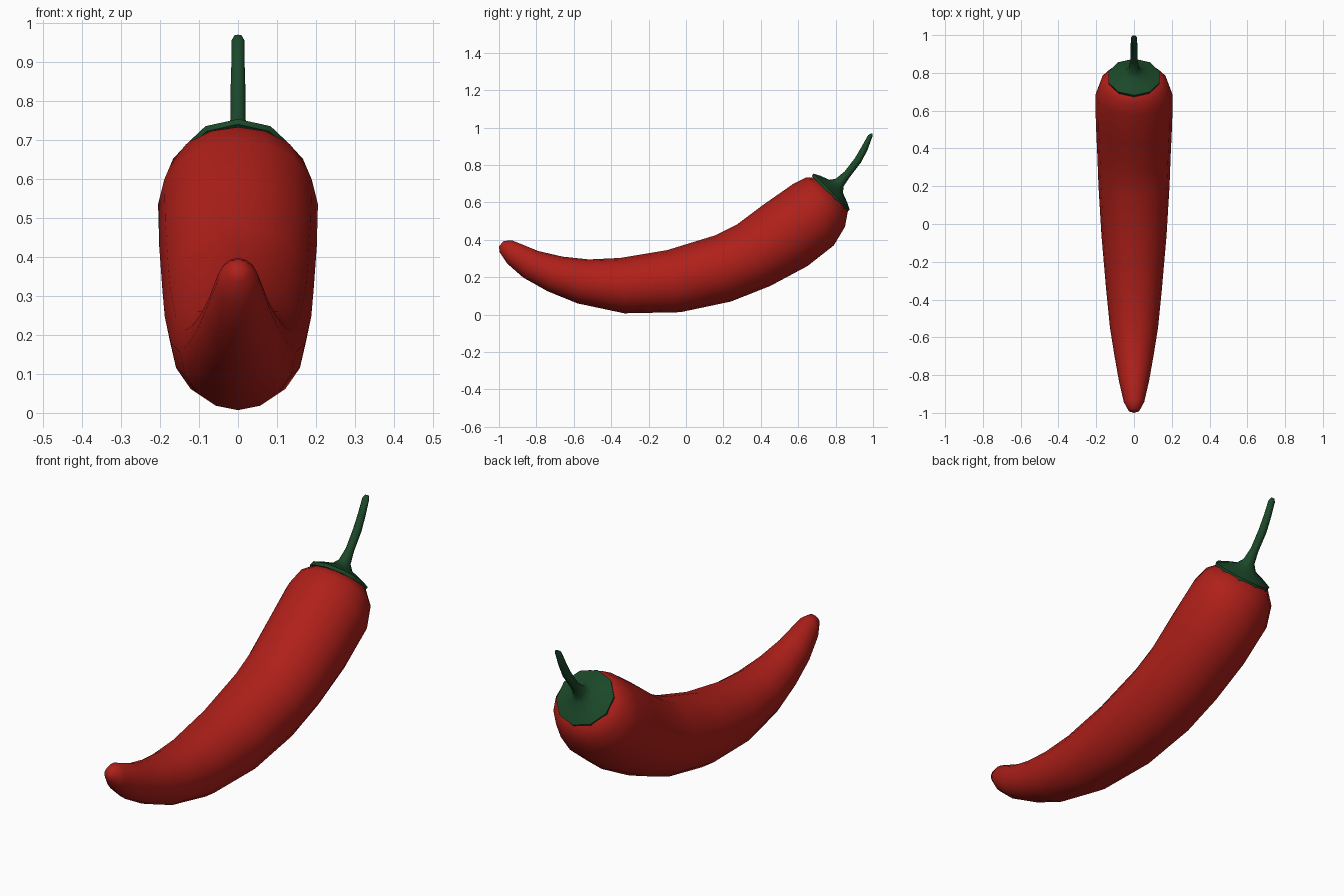
import bpy, bmesh, math
from mathutils import Vector

if "Cube" in bpy.data.objects:
    bpy.data.objects.remove(bpy.data.objects["Cube"])


def material(name, rgb):
    m = bpy.data.materials.new(name)
    m.diffuse_color = (*rgb, 1)
    m.use_nodes = True
    m.node_tree.nodes["Principled BSDF"].inputs["Base Color"].default_value = m.diffuse_color
    return m


def loft(name, rings, sides, mat, angle, tip=None):
    """Skin elliptical rings given as (top y, top z, bottom y, bottom z, half width)."""
    bm = bmesh.new()
    loops = []
    for ty, tz, by, bz, w in rings:
        centre = Vector((0, (ty + by) / 2, (tz + bz) / 2))
        up = Vector((0, ty - by, tz - bz)) / 2
        loops.append([bm.verts.new(centre + up * math.cos(a) + Vector((w * math.sin(a), 0, 0)))
                      for a in (2 * math.pi * i / sides for i in range(sides))])
    for a, b in zip(loops, loops[1:]):
        for i in range(sides):
            j = (i + 1) % sides
            bm.faces.new((a[i], a[j], b[j], b[i]))
    if tip:
        t = bm.verts.new((0, *tip))
        for i in range(sides):
            bm.faces.new((t, loops[0][(i + 1) % sides], loops[0][i]))
    else:
        bm.faces.new(loops[0])
    bm.faces.new(loops[-1])
    bmesh.ops.recalc_face_normals(bm, faces=bm.faces)
    me = bpy.data.meshes.new(name)
    bm.to_mesh(me)
    bm.free()
    me.materials.append(mat)
    ob = bpy.data.objects.new(name, me)
    bpy.context.collection.objects.link(ob)
    bpy.ops.object.select_all(action='DESELECT')
    bpy.context.view_layer.objects.active = ob
    ob.select_set(True)
    bpy.ops.object.shade_smooth_by_angle(angle=math.radians(angle))
    return ob


def disc(y, z, tilt, r, w=None):
    """Ring centred at (y, z) whose axis rises by tilt degrees from +y."""
    t = math.radians(tilt)
    dy, dz = -math.sin(t) * r, math.cos(t) * r
    return (y + dy, z + dz, y - dy, z - dz, w or r)


red = material("pepper_red", (0.43, 0.014, 0.01))
green = material("stem_green", (0.011, 0.065, 0.022))

# Curved pod, from the upturned tip to the shoulder
pod = [
    (-0.975, 0.394, -0.997, 0.335, 0.03),
    (-0.93, 0.397, -0.955, 0.272, 0.054),
    (-0.79, 0.34, -0.87, 0.198, 0.08),
    (-0.66, 0.31, -0.74, 0.125, 0.103),
    (-0.52, 0.295, -0.58, 0.06, 0.127),
    (-0.35, 0.303, -0.33, 0.007, 0.148),
    (-0.10, 0.345, -0.03, 0.013, 0.172),
    (0.16, 0.425, 0.24, 0.07, 0.188),
    (0.27, 0.48, 0.45, 0.153, 0.194),
    (0.42, 0.592, 0.65, 0.26, 0.202),
    (0.575, 0.70, 0.79, 0.37, 0.205),
    (0.64, 0.733, 0.85, 0.47, 0.18),
    (0.695, 0.733, 0.866, 0.555, 0.13),
]
loft("pepper_body", pod, 16, red, 60, tip=(-1.0, 0.365))

# Calyx cap flaring over the shoulder, narrowing into the bent stem
stem = [
    disc(0.768, 0.645, 45, 0.135, 0.138),
    disc(0.778, 0.657, 45, 0.137, 0.142),
    disc(0.791, 0.671, 45, 0.10),
    disc(0.803, 0.686, 46, 0.05),
    disc(0.822, 0.707, 48, 0.029),
    disc(0.863, 0.752, 50, 0.02),
    disc(0.92, 0.826, 56, 0.02),
    disc(0.955, 0.89, 64, 0.018),
    disc(0.985, 0.955, 66, 0.012, 0.017),
    disc(0.995, 0.968, 60, 0.004, 0.009),
]
loft("calyx_and_stem", stem, 10, green, 50)
